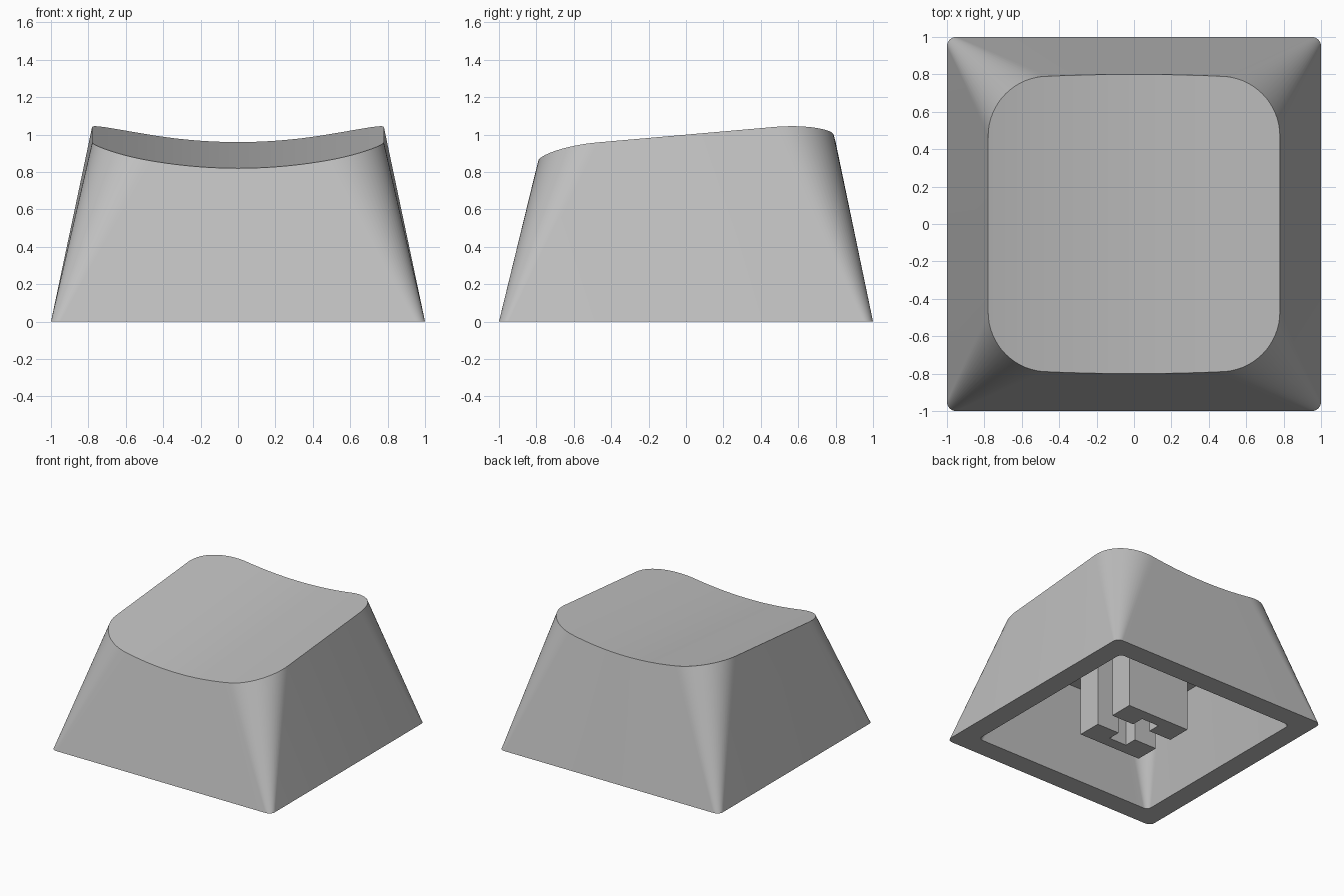
import bpy, bmesh
from math import sin, cos, pi, radians

cube = bpy.data.objects.get("Cube")
if cube:
    bpy.data.objects.remove(cube)

GREY = (0.53, 0.53, 0.53, 1.0)
plastic = bpy.data.materials.new("grey plastic")
plastic.use_nodes = True
plastic.diffuse_color = GREY
plastic.node_tree.nodes["Principled BSDF"].inputs["Base Color"].default_value = GREY

CORNER, SIDE = 16, 24   # segments per corner and along the front and back edges


def dish(x, y):
    """Height of the tilted, hollowed top."""
    return 0.89 + 0.0875 * y + 0.18 * x * x


def outline(hx, hy, r, height, bulge=0.0):
    """Rounded rectangle whose second half mirrors the first across y."""
    cx, cy = hx - r, hy - r
    arc = [(cx + r * cos(a), cy + r * sin(a))
           for a in (pi / 2 * i / CORNER for i in range(CORNER + 1))]
    edge = []
    for i in range(1, SIDE):
        t = 1 - 2 * i / SIDE
        edge.append((cx * t, hy + bulge * (1 - t * t)))
    half = arc + edge + [(-x, y) for x, y in reversed(arc)]
    loop = half + [(x, -y) for x, y in reversed(half)]
    return [(x, y, height(x, y)) for x, y in loop]


def finish(bm, name, smooth):
    bmesh.ops.recalc_face_normals(bm, faces=bm.faces)
    mesh = bpy.data.meshes.new(name)
    bm.to_mesh(mesh)
    bm.free()
    mesh.materials.append(plastic)
    obj = bpy.data.objects.new(name, mesh)
    bpy.context.collection.objects.link(obj)
    if smooth:
        bpy.ops.object.select_all(action='DESELECT')
        obj.select_set(True)
        bpy.context.view_layer.objects.active = obj
        bpy.ops.object.shade_smooth_by_angle(angle=radians(25))
    return obj


# Shell: top rim, outer base, inner base and inner ceiling joined as one skin
def flat(z):
    return lambda x, y: z


bm = bmesh.new()
rings = [[bm.verts.new(p) for p in pts] for pts in (
    outline(0.78, 0.79, 0.32, dish, bulge=0.01),
    outline(1.0, 1.0, 0.05, flat(0)),
    outline(0.83, 0.83, 0.04, flat(0)),
    outline(0.68, 0.68, 0.20, flat(0.69)))]
count = len(rings[0])
for a, b in zip(rings, rings[1:]):
    for i in range(count):
        j = (i + 1) % count
        bm.faces.new((a[i], a[j], b[j], b[i]))

# Dished top and flat ceiling, filled with front-to-back strips
for ring in (rings[0], rings[-1]):
    for i in range(count // 2 - 1):
        bm.faces.new((ring[i], ring[i + 1], ring[count - 2 - i], ring[count - 1 - i]))
finish(bm, "cap_shell", True)


# Stem: two facing C-shaped brackets that leave a cross-shaped socket
def bracket(name, side):
    half, slot, notch, reach = 0.285, 0.085, 0.08, 0.19
    right = [(half, half), (half, slot), (notch, slot), (notch, reach)]
    profile = right + [(-x, y) for x, y in reversed(right)]
    bm = bmesh.new()
    face = bm.faces.new([bm.verts.new((x, y * side, 0)) for x, y in profile])
    grown = bmesh.ops.extrude_face_region(bm, geom=[face])
    top = [v for v in grown["geom"] if isinstance(v, bmesh.types.BMVert)]
    bmesh.ops.translate(bm, verts=top, vec=(0, 0, 0.7))
    finish(bm, name, False)


bracket("stem_bracket_back", 1)
bracket("stem_bracket_front", -1)
